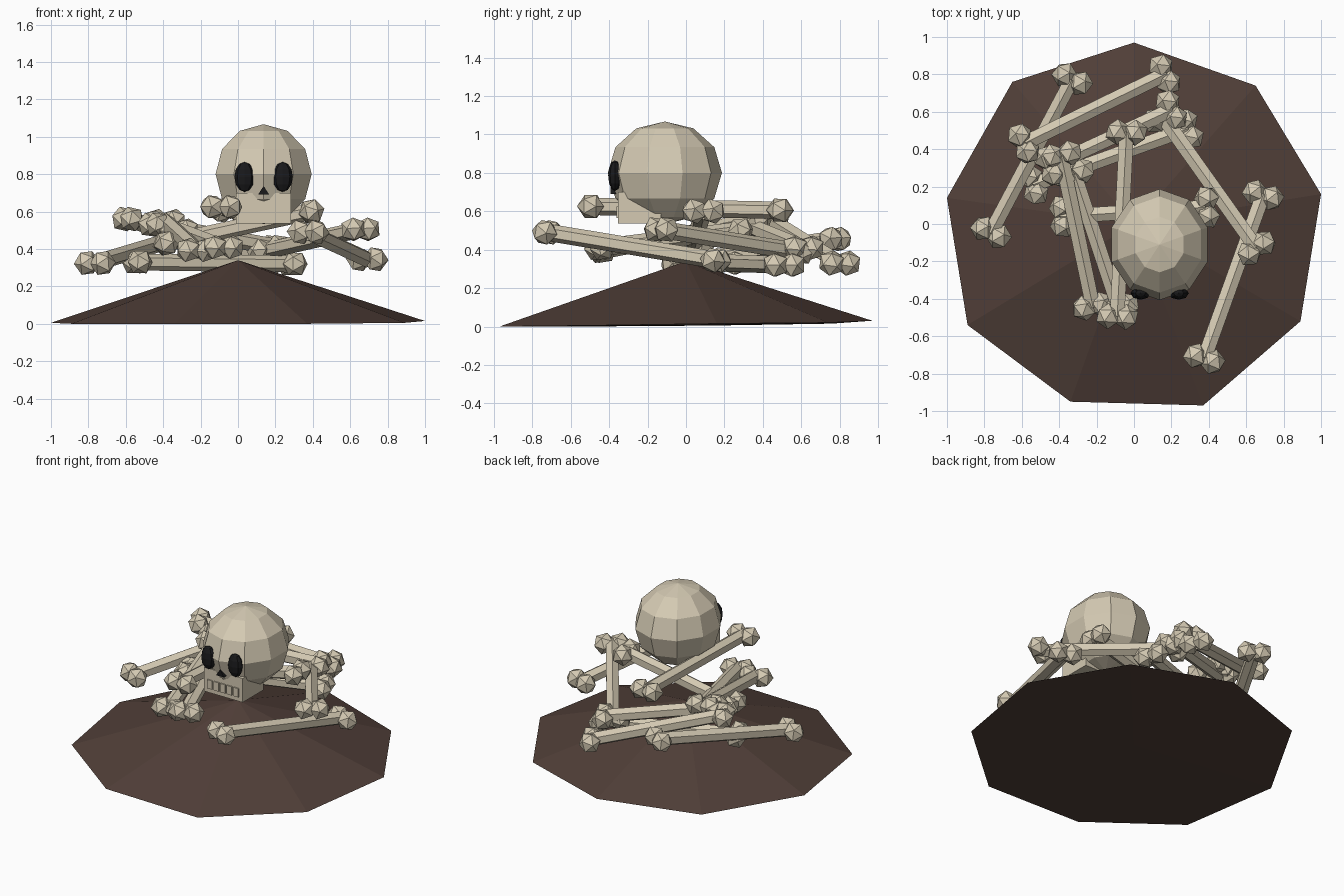
import bpy, bmesh
from mathutils import Vector, Matrix

if "Cube" in bpy.data.objects:
    bpy.data.objects.remove(bpy.data.objects["Cube"])


def material(name, rgb):
    m = bpy.data.materials.new(name)
    m.diffuse_color = (*rgb, 1)
    m.use_nodes = True
    m.node_tree.nodes["Principled BSDF"].inputs["Base Color"].default_value = m.diffuse_color
    return m


BONE = material("old_bone", (0.66, 0.59, 0.45))
EARTH = material("dark_earth", (0.082, 0.050, 0.040))
DARK = material("socket_black", (0.010, 0.010, 0.011))


def finish(name, bm, mat):
    bmesh.ops.recalc_face_normals(bm, faces=bm.faces)
    me = bpy.data.meshes.new(name)
    bm.to_mesh(me)
    bm.free()
    me.materials.append(mat)
    ob = bpy.data.objects.new(name, me)
    bpy.context.collection.objects.link(ob)
    return ob


def box(name, lo, hi, mat):
    lo, hi = Vector(lo), Vector(hi)
    bm = bmesh.new()
    bmesh.ops.create_cube(bm, size=1, matrix=Matrix.LocRotScale((lo + hi) / 2, None, hi - lo))
    return finish(name, bm, mat)


def ellipsoid(name, centre, radii, mat, seg, rings):
    bm = bmesh.new()
    bmesh.ops.create_uvsphere(bm, u_segments=seg, v_segments=rings, radius=1,
                              matrix=Matrix.LocRotScale(Vector(centre), None, Vector(radii)))
    return finish(name, bm, mat)


def long_bone(name, a, b):
    """Six-sided shaft from a to b with a side-by-side pair of knobs at each end."""
    a, b = Vector(a), Vector(b)
    z = (b - a).normalized()
    x = z.cross(Vector((0, 0, 1))).normalized()
    y = z.cross(x)
    frame = Matrix((x, y, z)).transposed().to_4x4()
    bm = bmesh.new()
    bmesh.ops.create_cone(bm, segments=6, radius1=0.045, radius2=0.045, depth=(b - a).length,
                          cap_ends=True, matrix=Matrix.Translation((a + b) / 2) @ frame)
    for end in (a, b):
        for side in (-1, 1):
            bmesh.ops.create_icosphere(bm, subdivisions=1, radius=0.07,
                                       matrix=Matrix.Translation(end + x * side * 0.048) @ frame)
    return finish(name, bm, BONE)


# Earth mound: uneven nine-sided cone
rim = [(0, .97, .03), (.65, .74, .02), (1, .16, .015), (.89, -.52, .005), (.37, -.97, 0),
       (-.34, -.95, 0), (-.89, -.54, 0), (-1, .14, .005), (-.65, .76, .015)]
bm = bmesh.new()
ring = [bm.verts.new(p) for p in rim]
apex = bm.verts.new((0, 0, .34))
base = bm.verts.new((0, 0, .005))
for p, q in zip(ring, ring[1:] + ring[:1]):
    bm.faces.new((p, q, apex))
    bm.faces.new((q, p, base))
finish("mound", bm, EARTH)

# Scattered long bones
bones = [
    ((.375, -.72, .49), (.69, .155, .345)),
    ((.655, -.13, .505), (.15, .58, .39)),
    ((-.59, .43, .56), (.165, .80, .33)),
    ((.20, .61, .41), (-.45, .31, .53)),
    ((.29, .51, .32), (-.54, .21, .33)),
    ((-.765, -.045, .325), (-.33, .775, .455)),
    ((-.09, -.495, .625), (-.04, .49, .605)),
    ((-.22, -.44, .395), (-.39, .37, .55)),
    ((-.08, -.45, .41), (-.32, .27, .50)),
    ((-.385, .04, .43), (.39, .09, .60)),
]
for i, (a, b) in enumerate(bones):
    long_bone(f"long_bone_{i + 1}", a, b)

# Skull: cranium, jaw, sockets, nose and teeth
CX = .137
ellipsoid("cranium", (CX, -.11, .80), (.27, .297, .267), BONE, 10, 6)
box("jaw", (CX - .147, -.355, .535), (CX + .147, -.13, .70), BONE)
for name, s in (("left_socket", -1), ("right_socket", 1)):
    ellipsoid(name, (CX + s * .102, -.37, .785), (.054, .035, .08), DARK, 8, 6)

bm = bmesh.new()
tri = [bm.verts.new((CX + dx, -.392, z)) for dx, z in ((-.03, .69), (.03, .69), (0, .737))]
face = bm.faces.new(tri)
ext = bmesh.ops.extrude_face_region(bm, geom=[face])
bmesh.ops.translate(bm, vec=(0, .06, 0),
                    verts=[g for g in ext["geom"] if isinstance(g, bmesh.types.BMVert)])
finish("nose_hole", bm, DARK)

for i in range(5):
    x = CX + (i - 2) * .05
    box(f"tooth_{i + 1}", (x - .019, -.363, .565), (x + .019, -.35, .625), BONE)
